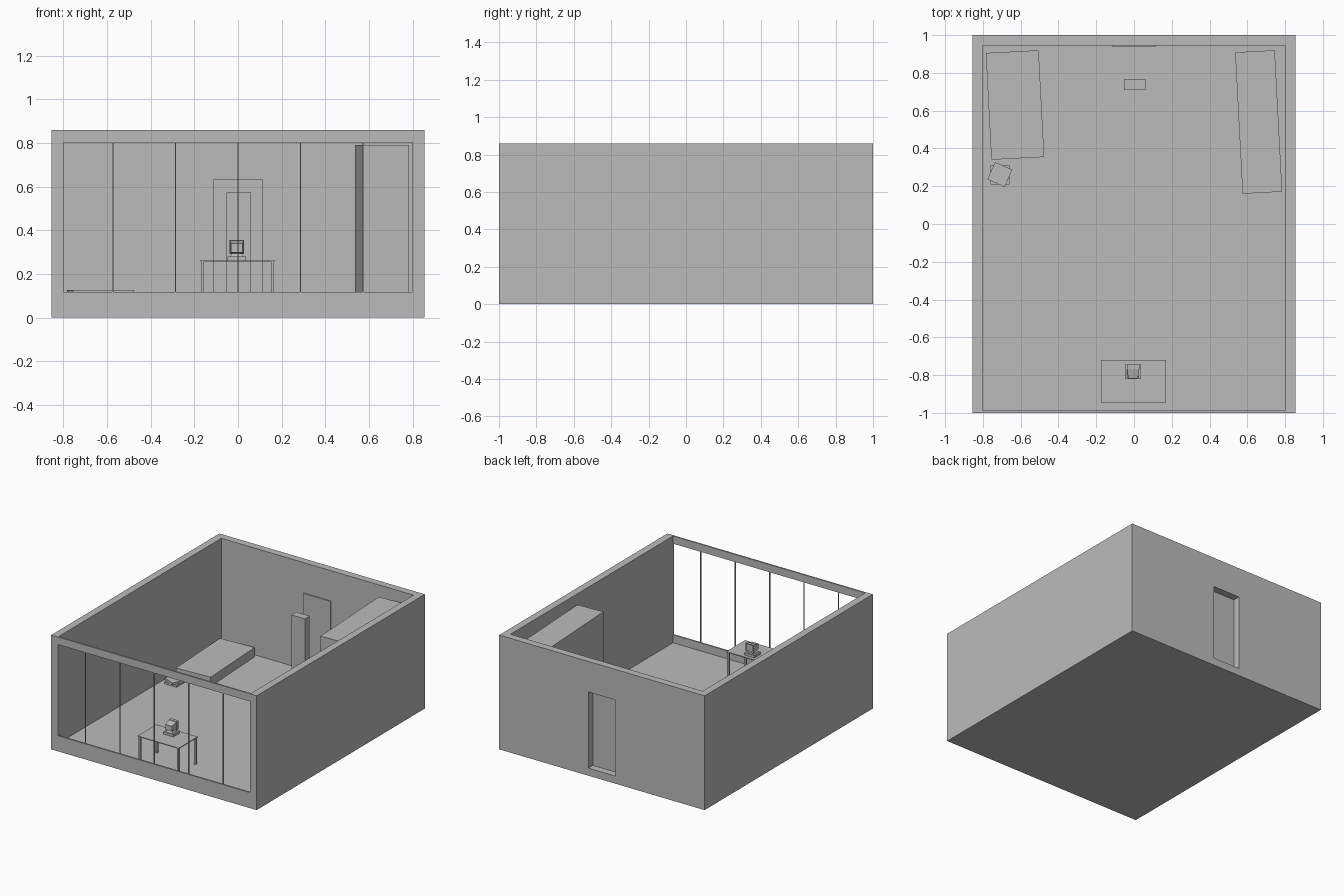
import bpy, bmesh, math
from mathutils import Matrix, Vector

if "Cube" in bpy.data.objects:
    bpy.data.objects.remove(bpy.data.objects["Cube"])

grey = bpy.data.materials.new("plain grey")
grey.diffuse_color = (0.5, 0.5, 0.5, 1)
grey.use_nodes = True
grey.node_tree.nodes["Principled BSDF"].inputs["Base Color"].default_value = grey.diffuse_color

FLOOR = 0.057


def finish(name, bm):
    bmesh.ops.recalc_face_normals(bm, faces=bm.faces)
    me = bpy.data.meshes.new(name)
    bm.to_mesh(me)
    bm.free()
    me.materials.append(grey)
    ob = bpy.data.objects.new(name, me)
    bpy.context.collection.objects.link(ob)
    return ob


def add_box(bm, x, y, z, turn=0):
    """Box from (min, max) ranges, turned in degrees about its own centre."""
    size = Vector((x[1] - x[0], y[1] - y[0], z[1] - z[0]))
    mid = Vector((sum(x) / 2, sum(y) / 2, sum(z) / 2))
    m = Matrix.Translation(mid) @ Matrix.Rotation(math.radians(turn), 4, 'Z') @ Matrix.Diagonal((*size, 1))
    return bmesh.ops.create_cube(bm, size=1, matrix=m)["verts"]


def box(name, x, y, z, turn=0):
    bm = bmesh.new()
    add_box(bm, x, y, z, turn)
    return finish(name, bm)


# Room shell: block with the interior, window opening and doorway cut out
shell = box("room_shell", (-0.855, 0.855), (-1, 1), (0, 0.86))
cuts = [((-0.8, 0.8), (-0.988, 0.945), (FLOOR, 1)),
        ((-0.8, 0.8), (-1.1, -0.95), (0.117, 0.803)),
        ((-0.113, 0.113), (0.9, 1.1), (FLOOR, 0.63))]
for i, c in enumerate(cuts):
    cutter = box("cutter", *c)
    cutter.hide_render = True
    mod = shell.modifiers.new("cut", 'BOOLEAN')
    mod.operation, mod.solver, mod.object = 'DIFFERENCE', 'EXACT', cutter
    bpy.context.view_layer.objects.active = shell
    bpy.ops.object.modifier_apply(modifier=mod.name)
    bpy.data.objects.remove(cutter)

# Thin window bars
bm = bmesh.new()
for x in (-0.574, -0.286, 0, 0.286, 0.574):
    add_box(bm, (x - 0.003, x + 0.003), (-0.998, -0.99), (0.117, 0.803))
finish("window_bars", bm)

# Door plate on the inside of the back wall
box("door", (-0.114, 0.114), (0.936, 0.946), (FLOOR, 0.632))

# Furniture
box("pillar", (-0.053, 0.06), (0.71, 0.767), (FLOOR, 0.573))
box("cabinet", (0.555, 0.765), (0.165, 0.915), (FLOOR, 0.79), 3)
box("bed", (-0.77, -0.49), (0.347, 0.913), (FLOOR, 0.127), 3)

# Two stacked pads on the floor beside the bed
box("lower_pad", (-0.76, -0.658), (0.209, 0.311), (FLOOR, 0.072))
box("upper_pad", (-0.76, -0.66), (0.212, 0.312), (0.072, 0.087), -24)

# Desk with four thin legs
box("desk_top", (-0.175, 0.17), (-0.945, -0.72), (0.256, 0.262))
bm = bmesh.new()
for x in (-0.17, 0.151):
    for y in (-0.941, -0.738):
        add_box(bm, (x, x + 0.014), (y, y + 0.014), (FLOOR, 0.256))
finish("desk_legs", bm)

# Computer on the desk, screen facing into the room (+y)
bm = bmesh.new()
add_box(bm, (-0.048, 0.036), (-0.82, -0.745), (0.262, 0.28))
verts = add_box(bm, (-0.036, 0.024), (-0.812, -0.757), (0.28, 0.294))
for v in verts:
    if v.co.z > 0.29:
        v.co.x = -0.006 + (v.co.x + 0.006) * 0.7
        v.co.y = -0.784 + (v.co.y + 0.784) * 0.7
finish("computer_base", bm)

bm = bmesh.new()
add_box(bm, (-0.038, 0.028), (-0.768, -0.745), (0.292, 0.355))
bm.faces.ensure_lookup_table()
front = [f for f in bm.faces if f.calc_center_median().y > -0.746]
bmesh.ops.inset_region(bm, faces=front, thickness=0.009, depth=-0.006)
finish("monitor_front", bm)

bm = bmesh.new()
for v in add_box(bm, (-0.036, 0.026), (-0.818, -0.768), (0.294, 0.352)):
    if v.co.y < -0.8:
        v.co.x = -0.005 + (v.co.x + 0.005) * 0.85
        v.co.z = 0.298 + (v.co.z - 0.294) * 0.7
finish("monitor_back", bm)
